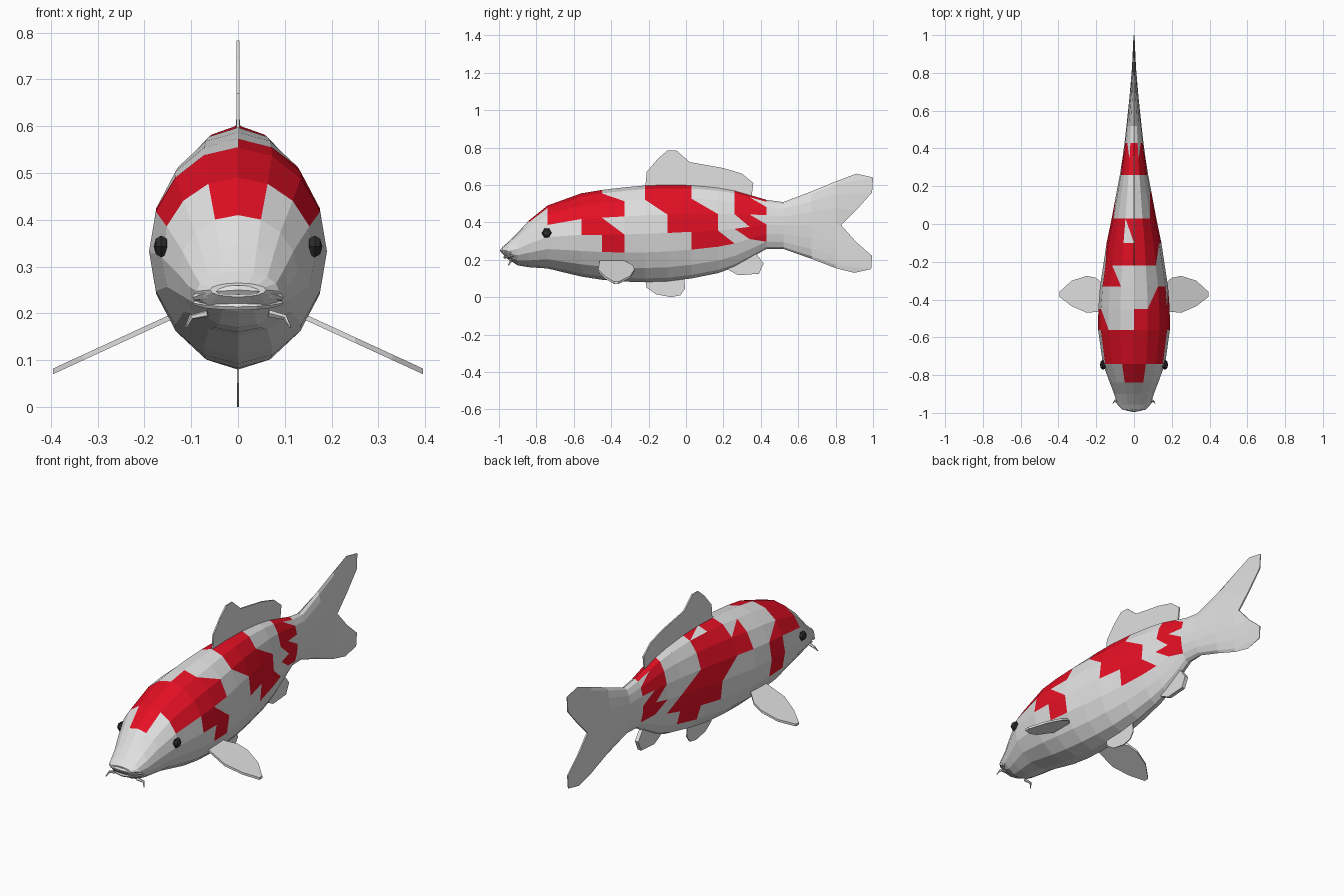
import bpy, bmesh, math
from mathutils import Vector

if "Cube" in bpy.data.objects:
    bpy.data.objects.remove(bpy.data.objects["Cube"])


def material(name, rgb):
    m = bpy.data.materials.new(name)
    m.diffuse_color = (*rgb, 1)
    m.use_nodes = True
    m.node_tree.nodes["Principled BSDF"].inputs["Base Color"].default_value = m.diffuse_color
    return m


WHITE = material("pearl white", (0.75, 0.75, 0.75))
RED = material("scarlet", (0.78, 0.005, 0.018))
BLACK = material("eye black", (0.025, 0.025, 0.025))


def finish(name, bm, mats):
    bmesh.ops.recalc_face_normals(bm, faces=bm.faces[:])
    me = bpy.data.meshes.new(name)
    bm.to_mesh(me)
    bm.free()
    for m in mats:
        me.materials.append(m)
    ob = bpy.data.objects.new(name, me)
    bpy.context.collection.objects.link(ob)
    return ob


# Body stations: y, top z, bottom z, half width, right pattern, left pattern.
# Pattern letters run from the back downward: R red, L / U red lower or upper triangle.
STATIONS = [
    (-0.985, 0.265, 0.235, 0.06, "", ""),
    (-0.955, 0.290, 0.205, 0.088, "", ""),
    (-0.90, 0.345, 0.170, 0.105, "", ""),
    (-0.84, 0.410, 0.160, 0.128, "R", "R"),
    (-0.74, 0.490, 0.153, 0.165, "RRR", "RRR"),
    (-0.56, 0.555, 0.110, 0.190, "RRRR", "..LRR"),
    (-0.45, 0.573, 0.093, 0.189, ".LRLR", ""),
    (-0.33, 0.587, 0.083, 0.180, "", ".LR"),
    (-0.22, 0.597, 0.080, 0.163, "RRU", "RRRU"),
    (-0.10, 0.602, 0.084, 0.145, "RRRR", "URRRR"),
    (0.03, 0.599, 0.100, 0.118, "..LRR", "...LRR"),
    (0.17, 0.586, 0.128, 0.092, "....L", "....L"),
    (0.26, 0.570, 0.160, 0.075, "RRRUU", "RRRUU"),
    (0.34, 0.547, 0.205, 0.062, "RLRLRU", "RLRLRU"),
    (0.43, 0.520, 0.258, 0.050, "", ""),
    (0.52, 0.508, 0.258, 0.040, "", ""),
    (0.67, 0.565, 0.205, 0.024, "", ""),
    (0.80, 0.618, 0.155, 0.013, "", ""),
]
# Forked trailing edge of the tail (y, z), top to bottom
FORK = [(0.91, 0.66), (1.0, 0.64), (0.995, 0.56), (0.91, 0.465), (0.83, 0.385),
        (0.91, 0.295), (0.995, 0.22), (0.99, 0.15), (0.90, 0.13)]
N = 16


def build_body():
    bm = bmesh.new()
    rings = []
    for y, top, bot, w, _, _ in STATIONS:
        c, r = (top + bot) / 2, (top - bot) / 2
        rings.append([bm.verts.new((w * math.sin(2 * math.pi * k / N), y,
                                    c + r * math.cos(2 * math.pi * k / N))) for k in range(N)])
    tail = []
    for k in range(N):
        y, z = FORK[min(k, N - k)]
        tail.append(bm.verts.new((0.004 * math.sin(2 * math.pi * k / N), y, z)))
    rings.append(tail)
    for i in range(len(rings) - 1):
        a, b = rings[i], rings[i + 1]
        for side in (0, 1):
            pattern = STATIONS[i][4 + side]
            for k in range(N // 2):
                p, q = (k, k + 1) if side == 0 else (-k % N, -(k + 1) % N)
                mark = pattern[k] if k < len(pattern) else "."
                if mark in "LU":
                    low = bm.faces.new((a[p], b[q], a[q]))
                    up = bm.faces.new((a[p], b[p], b[q]))
                    (low if mark == "L" else up).material_index = 1
                else:
                    f = bm.faces.new((a[p], b[p], b[q], a[q]))
                    f.material_index = int(mark == "R")
    bm.faces.new(rings[0])
    # Close the fork edge with thin strips
    for k in range(N // 2):
        ring = [tail[k], tail[k + 1], tail[-(k + 1) % N], tail[-k % N]]
        bm.faces.new(list(dict.fromkeys(ring)))
    return finish("body_and_tail", bm, [WHITE, RED])


def fin(name, outline, thickness, place):
    """Flat outline made into a thin plate; place maps (u, v, offset) to a position."""
    bm = bmesh.new()
    h = thickness / 2
    front = [bm.verts.new(place(u, v, h)) for u, v in outline]
    back = [bm.verts.new(place(u, v, -h)) for u, v in outline]
    bm.faces.new(front)
    bm.faces.new(back[::-1])
    n = len(outline)
    for i in range(n):
        j = (i + 1) % n
        bm.faces.new((front[i], front[j], back[j], back[i]))
    return finish(name, bm, [WHITE])


def upright(u, v, o):
    return (o, u, v)


def tube(name, points, radii, sides=6, flat=1.0):
    """Low-sided tube along points."""
    bm = bmesh.new()
    pts = [Vector(p) for p in points]
    rings = []
    for i, p in enumerate(pts):
        d = (pts[min(i + 1, len(pts) - 1)] - pts[max(i - 1, 0)]).normalized()
        s = d.cross(Vector((0, 0, 1))).normalized()
        t = s.cross(d)
        rings.append([bm.verts.new(p + radii[i] * (s * math.cos(a) + t * math.sin(a) * flat))
                      for a in (2 * math.pi * k / sides for k in range(sides))])
    for a, b in zip(rings, rings[1:]):
        for k in range(sides):
            bm.faces.new((a[k], b[k], b[(k + 1) % sides], a[(k + 1) % sides]))
    bm.faces.new(rings[0])
    bm.faces.new(rings[-1])
    return finish(name, bm, [WHITE])


build_body()

# Upright fins on the centre line
fin("dorsal_fin", [(-0.22, 0.56), (-0.21, 0.67), (-0.15, 0.74), (-0.10, 0.783), (-0.05, 0.783),
                   (0.02, 0.722), (0.20, 0.69), (0.30, 0.66), (0.36, 0.61), (0.35, 0.53)],
    0.007, upright)
fin("belly_fin", [(-0.22, 0.10), (-0.21, 0.05), (-0.16, 0.015), (-0.08, 0.0), (-0.03, 0.01),
                  (-0.005, 0.045), (-0.01, 0.12)], 0.005, upright)
fin("anal_fin", [(0.20, 0.16), (0.28, 0.117), (0.39, 0.125), (0.415, 0.18), (0.37, 0.24)],
    0.02, upright)

for side, s in (("right", 1), ("left", -1)):
    # Drooping pectoral fins
    fin(f"{side}_pectoral_fin",
        [(0.14, -0.46), (0.25, -0.47), (0.33, -0.435), (0.395, -0.385), (0.395, -0.36),
         (0.33, -0.30), (0.25, -0.275), (0.20, -0.285), (0.14, -0.34)], 0.012,
        lambda u, v, o: (s * u, v, 0.189 - 0.46 * (u - 0.15) + o))
    # Barbels at the mouth corners
    tube(f"{side}_barbel", [(s * 0.065, -0.94, 0.20), (s * 0.10, -0.935, 0.192),
                            (s * 0.112, -0.95, 0.17)], [0.008, 0.006, 0.002], 5)
    # Eyes
    bm = bmesh.new()
    bmesh.ops.create_uvsphere(bm, u_segments=6, v_segments=4, radius=0.027)
    for v in bm.verts:
        x, y, z = v.co
        v.co = (s * (0.164 + z * 0.6), -0.745 + y, 0.343 + x)
    finish(f"{side}_eye", bm, [BLACK])

# Lips wrapping around the snout
for name, z, drop, reach, r in (("upper_lip", 0.250, 0.016, 0.0, 0.013),
                                ("lower_lip", 0.214, -0.008, 0.015, 0.009)):
    tube(name, [(0.092 * t, -0.983 + reach + 0.045 * t * t, z - drop * t * t)
                for t in (-1, -0.75, -0.4, 0, 0.4, 0.75, 1)],
         [r * 0.6, r, r, r, r, r, r * 0.6], 6, 0.9)
